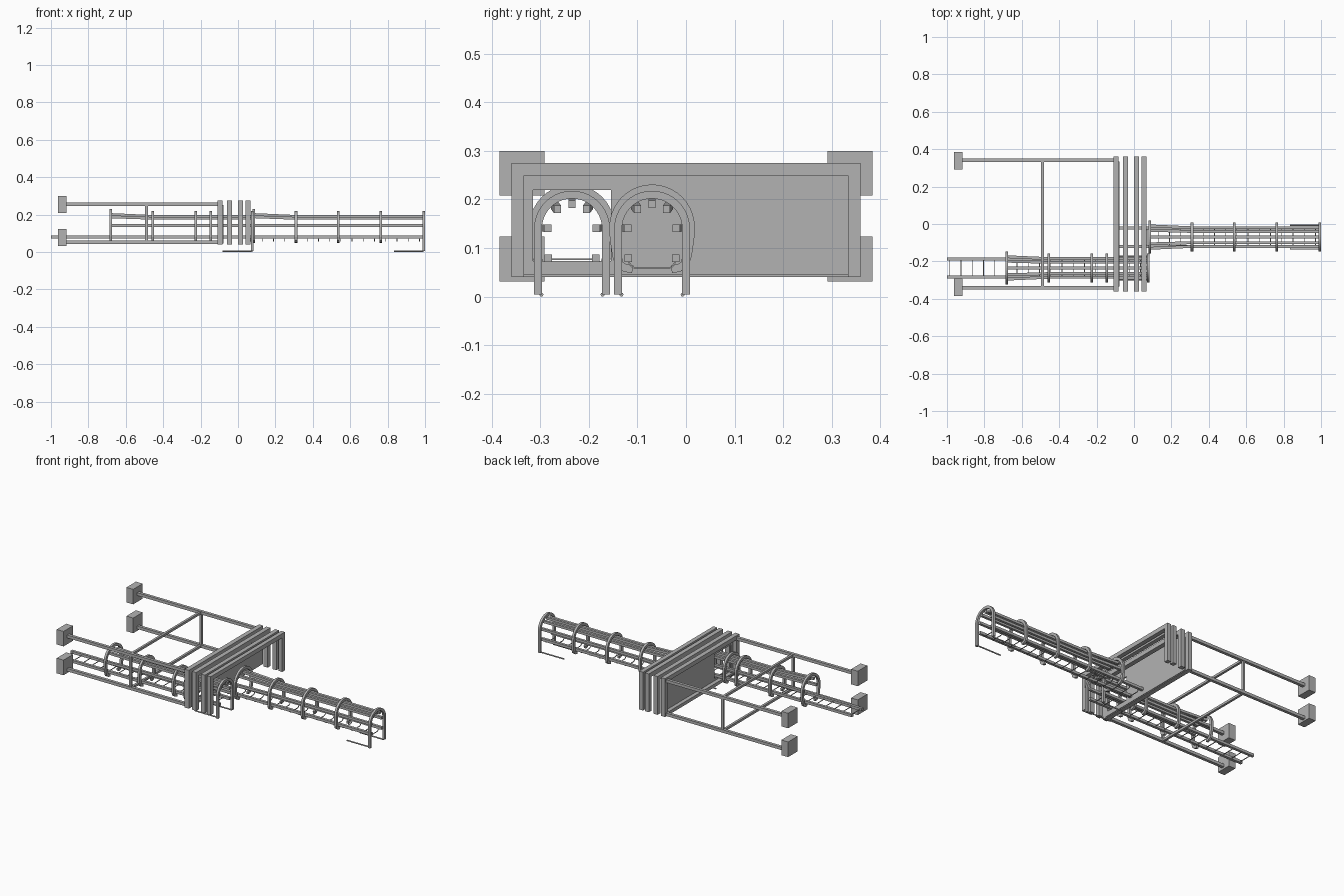
import bpy, bmesh, math
from mathutils import Vector

cube = bpy.data.objects.get("Cube")
if cube:
    bpy.data.objects.remove(cube, do_unlink=True)

grey = bpy.data.materials.new("steel_grey")
grey.use_nodes = True
COLOUR = (0.45, 0.45, 0.45, 1)
grey.diffuse_color = COLOUR
grey.node_tree.nodes["Principled BSDF"].inputs["Base Color"].default_value = COLOUR


def finish(name, bm):
    bmesh.ops.recalc_face_normals(bm, faces=bm.faces)
    mesh = bpy.data.meshes.new(name)
    bm.to_mesh(mesh)
    bm.free()
    mesh.materials.append(grey)
    ob = bpy.data.objects.new(name, mesh)
    bpy.context.collection.objects.link(ob)
    return ob


def add_box(bm, x, y, z):
    """Box from (min, max) pairs."""
    vs = bmesh.ops.create_cube(bm, size=1)["verts"]
    for v in vs:
        v.co = Vector([(a + b) / 2 + c * (b - a) for (a, b), c in zip((x, y, z), v.co)])


def boxes(name, items):
    bm = bmesh.new()
    for it in items:
        add_box(bm, *it)
    return finish(name, bm)


def skin(bm, rings):
    """Closed tube through rings of equal length, capped at both ends."""
    vr = [[bm.verts.new(p) for p in r] for r in rings]
    n = len(vr[0])
    for a, b in zip(vr, vr[1:]):
        for i in range(n):
            j = (i + 1) % n
            bm.faces.new((a[i], a[j], b[j], b[i]))
    bm.faces.new(vr[0])
    bm.faces.new(vr[-1][::-1])


def band(bm, x, path, width, depth):
    """Rectangular bar following a path in the y-z plane at station x."""
    pts = [Vector(p) for p in path]
    rings = []
    for i, p in enumerate(pts):
        t = (pts[min(i + 1, len(pts) - 1)] - pts[max(i - 1, 0)]).normalized()
        n = Vector((-t.y, t.x)) * width / 2
        a, b = p + n, p - n
        rings.append([(x - depth / 2, *a), (x + depth / 2, *a),
                      (x + depth / 2, *b), (x - depth / 2, *b)])
    skin(bm, rings)


def rail(bm, pts, size):
    """Square bar running mainly along x."""
    h = size / 2
    skin(bm, [[(x, y - h, z - h), (x, y + h, z - h), (x, y + h, z + h), (x, y - h, z + h)]
              for x, y, z in pts])


def hoop(name, x, cy, r, cz, lower):
    """Arch with mirrored legs; lower lists (offset, z) below the spring line."""
    arc = [(cy + r * math.cos(a), cz + r * math.sin(a))
           for a in (math.pi * i / 20 for i in range(21))]
    path = [(cy + o, z) for o, z in reversed(lower)] + arc + [(cy - o, z) for o, z in lower]
    bm = bmesh.new()
    band(bm, x, path, 0.016, 0.014)
    return finish(name, bm)


CURLED = [(0.07, 0.08), (0.066, 0.066), (0.056, 0.059), (0.04, 0.056)]
FLARED = [(0.079, 0.12), (0.074, 0.085), (0.068, 0.066), (0.056, 0.059), (0.04, 0.056)]
LEGS = [(0.07, 0.004)]
RAILS = [(0, 0.190), (0.03, 0.180), (-0.03, 0.180), (0.05, 0.141), (-0.05, 0.141)]


def tunnel(name, cy, start, mids, end, floor, rungs, curved):
    # Hoops: wide entry, regular middles, standing end
    hoop(name + "_entry_hoop", start, cy, 0.08, 0.143, FLARED)
    for i, x in enumerate(mids):
        hoop(f"{name}_hoop_{i + 1}", x, cy, 0.07, 0.14, CURLED)
    hoop(name + "_end_hoop", end, cy, 0.07, 0.14, LEGS)

    # Guide rails, spread outward at the entry
    bm = bmesh.new()
    for dy, z in RAILS:
        out = Vector((dy, z - 0.14)).normalized() * 0.01
        rail(bm, [(start, cy + dy + out.x, z + out.y), (mids[0], cy + dy, z),
                  (end, cy + dy, z)], 0.015)
    finish(name + "_guide_rails", bm)

    # Floor rails
    bm = bmesh.new()
    for s in (-1, 1):
        rail(bm, [(floor[0], cy + s * 0.049, 0.079), (floor[1], cy + s * 0.049, 0.079)], 0.016)
    finish(name + "_floor_rails", bm)

    # Rungs between the floor rails
    if curved:
        path = [(-0.05, 0.074), (-0.042, 0.062), (-0.034, 0.058),
                (0.034, 0.058), (0.042, 0.062), (0.05, 0.074)]
    else:
        path = [(-0.045, 0.077), (0.045, 0.077)]
    bm = bmesh.new()
    x = rungs[0]
    while x < rungs[1]:
        band(bm, x, [(cy + y, z) for y, z in path], 0.003, 0.004)
        x += 0.06
    finish(name + "_rungs", bm)

    # Round foot bars behind the standing hoop
    bm = bmesh.new()
    for s in (-1, 1):
        ring = [(0.004 * math.cos(a), 0.004 * math.sin(a))
                for a in (math.tau * i / 12 for i in range(12))]
        skin(bm, [[(fx, cy + s * 0.063 + a, 0.004 + b) for a, b in ring]
                  for fx in (end - 0.16, end)])
    finish(name + "_foot_bars", bm)


tunnel("rear_tunnel", -0.235, -0.68, [-0.455, -0.225, -0.145], 0.077,
       (-1.0, 0.077), (-0.985, 0.07), False)
tunnel("front_tunnel", -0.07, 0.085, [0.31, 0.536, 0.764], 0.993,
       (-0.08, 0.993), (-0.05, 0.98), True)

# Four portal frames; the first one is closed at the bottom
for i, (x0, x1) in enumerate([(-0.11, -0.082), (-0.06, -0.032), (0.0, 0.027), (0.04, 0.066)]):
    z0 = 0.04
    parts = [((x0, x1), (-0.36, -0.334), (z0, 0.275)),
             ((x0, x1), (0.334, 0.36), (z0, 0.275)),
             ((x0, x1), (-0.334, 0.334), (0.249, 0.275))]
    if i == 0:
        parts.append(((x0, x1), (-0.334, 0.334), (z0, 0.06)))
    boxes(f"portal_frame_{i + 1}", parts)

# Wall panel with a rectangular opening for the rear tunnel
px = (-0.086, -0.078)
boxes("wall_panel", [
    (px, (-0.335, -0.315), (0.044, 0.25)),
    (px, (-0.155, 0.335), (0.044, 0.25)),
    (px, (-0.315, -0.155), (0.22, 0.25)),
    (px, (-0.315, -0.155), (0.044, 0.073))])

# Long struts with end blocks at the four corners
for side, s in (("right", -1), ("left", 1)):
    for level, zr, z0, z1 in (("upper", 0.256, 0.208, 0.30), ("lower", 0.051, 0.031, 0.124)):
        y = s * 0.34
        boxes(f"{level}_{side}_strut", [((-0.92, -0.1), (y - 0.009, y + 0.009),
                                        (zr - 0.009, zr + 0.009))])
        boxes(f"{level}_{side}_block", [((-0.962, -0.916), (s * 0.338 - 0.046, s * 0.338 + 0.046),
                                        (z0, z1))])

# Rectangular brace joining the struts
bx = (-0.496, -0.482)
boxes("cross_brace", [(bx, (s * 0.34 - 0.007, s * 0.34 + 0.007), (0.055, 0.25)) for s in (-1, 1)]
      + [(bx, (-0.335, 0.335), (z - 0.007, z + 0.007)) for z in (0.051, 0.256)])
